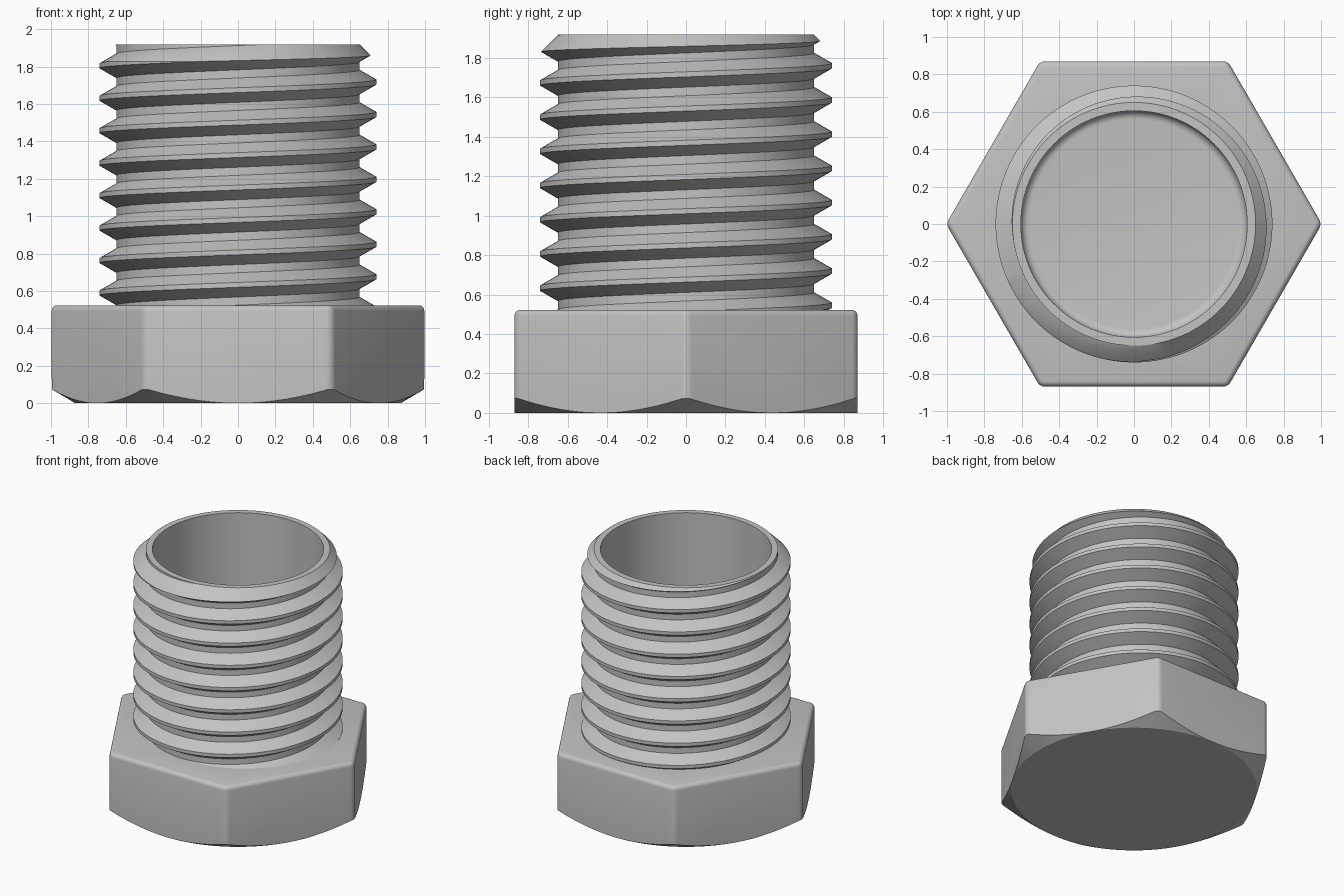
import bpy, bmesh, math
from mathutils import Vector

cube = bpy.data.objects.get("Cube")
if cube:
    bpy.data.objects.remove(cube)

# Main dimensions
HEAD_TOP, TOP = 0.523, 1.918
ROOT, CREST, PITCH = 0.65, 0.74, 0.1735
BORE, FLOOR, FILLET = 0.605, 0.3, 0.045
HEX_R, EDGE = 1.0046, 0.03
SIDES = 128

steel = bpy.data.materials.new("plain grey")
steel.use_nodes = True
grey = (0.55, 0.55, 0.55, 1)
steel.diffuse_color = grey
steel.node_tree.nodes["Principled BSDF"].inputs["Base Color"].default_value = grey


def polar(r, a, z):
    return Vector((r * math.cos(a), r * math.sin(a), z))


def make_object(name, bm):
    bmesh.ops.recalc_face_normals(bm, faces=bm.faces)
    mesh = bpy.data.meshes.new(name)
    bm.to_mesh(mesh)
    bm.free()
    mesh.materials.append(steel)
    obj = bpy.data.objects.new(name, mesh)
    bpy.context.collection.objects.link(obj)
    return obj


def lathe(name, profile):
    """Closed solid from (radius, z) points listed bottom to top."""
    bm = bmesh.new()
    rings = [[bm.verts.new(polar(r, math.tau * k / SIDES, z)) for k in range(SIDES)]
             for r, z in profile]
    for low, high in zip(rings, rings[1:]):
        for k in range(SIDES):
            n = (k + 1) % SIDES
            bm.faces.new((low[k], low[n], high[n], high[k]))
    bm.faces.new(rings[0][::-1])
    bm.faces.new(rings[-1])
    return make_object(name, bm)


def combine(target, tool, operation):
    mod = target.modifiers.new(operation.lower(), "BOOLEAN")
    mod.operation, mod.object, mod.solver = operation, tool, "EXACT"
    bpy.context.view_layer.objects.active = target
    bpy.ops.object.modifier_apply(modifier=mod.name)


def hex_head():
    """Hexagonal prism with rounded upright and top edges."""
    bm = bmesh.new()
    base = bm.faces.new([bm.verts.new(polar(HEX_R, math.tau * k / 6, 0)) for k in range(6)])
    out = bmesh.ops.extrude_face_region(bm, geom=[base], use_keep_orig=True)
    bmesh.ops.translate(bm, vec=(0, 0, HEAD_TOP),
                        verts=[v for v in out["geom"] if isinstance(v, bmesh.types.BMVert)])
    bmesh.ops.recalc_face_normals(bm, faces=bm.faces)
    edges = [e for e in bm.edges if max(v.co.z for v in e.verts) > 0.1]
    bmesh.ops.bevel(bm, geom=edges, offset=EDGE, segments=5, profile=0.5, affect="EDGES")
    return make_object("hex_head", bm)


def screw_thread():
    """Right-handed helical ridge, closed at both ends by fans."""
    turns, start = 10, 1.717 - 8 * PITCH
    section = ((ROOT, -0.065), (CREST, -0.013), (CREST, 0.013), (ROOT, 0.065))
    bm = bmesh.new()
    cols = []
    for j in range(turns * SIDES + 1):
        a = math.tau * j / SIDES
        z = start + PITCH * j / SIDES
        cols.append([bm.verts.new(polar(r, a, z + dz)) for r, dz in section])
    for j in range(turns * SIDES):
        a, b = cols[j], cols[j + 1]
        for i in range(3):
            bm.faces.new((a[i], b[i], b[i + 1], a[i + 1]))
        if j + SIDES < turns * SIDES:
            c, d = cols[j + SIDES], cols[j + SIDES + 1]
            bm.faces.new((a[3], b[3], d[0], c[0]))
    rim = [e for e in bm.edges if e.is_boundary]
    below = bm.verts.new((0, 0, 0.1))
    above = bm.verts.new((0, 0, TOP + 0.4))
    for e in rim:
        centre = above if e.verts[0].co.z > 1 else below
        bm.faces.new((*e.verts, centre))
    return make_object("threaded_barrel", bm)


# Cutting shapes: head chamfer, barrel limit, rounded blind bore
head_limit = lathe("head_limit", [(HEX_R * 0.866, 0), (HEX_R + 0.04, 0.103),
                                  (HEX_R + 0.04, 1)])
barrel_limit = lathe("barrel_limit", [(0.9, HEAD_TOP - 0.005), (0.9, TOP - 0.25), (ROOT, TOP)])
fillet = []
for k in range(7):
    t = math.pi / 2 * k / 6
    fillet.append((BORE - FILLET + FILLET * math.sin(t), FLOOR + FILLET - FILLET * math.cos(t)))
bore_tool = lathe("bore_tool", fillet + [(BORE, TOP + 0.5)])

head, barrel = hex_head(), screw_thread()
combine(head, head_limit, "INTERSECT")
combine(barrel, barrel_limit, "INTERSECT")
for part in (head, barrel):
    combine(part, bore_tool, "DIFFERENCE")
for tool in (head_limit, barrel_limit, bore_tool):
    bpy.data.objects.remove(tool)

# Smooth shading with crisp machined edges
for part in (head, barrel):
    bpy.ops.object.select_all(action="DESELECT")
    part.select_set(True)
    bpy.context.view_layer.objects.active = part
    bpy.ops.object.shade_smooth_by_angle(angle=math.radians(25))
